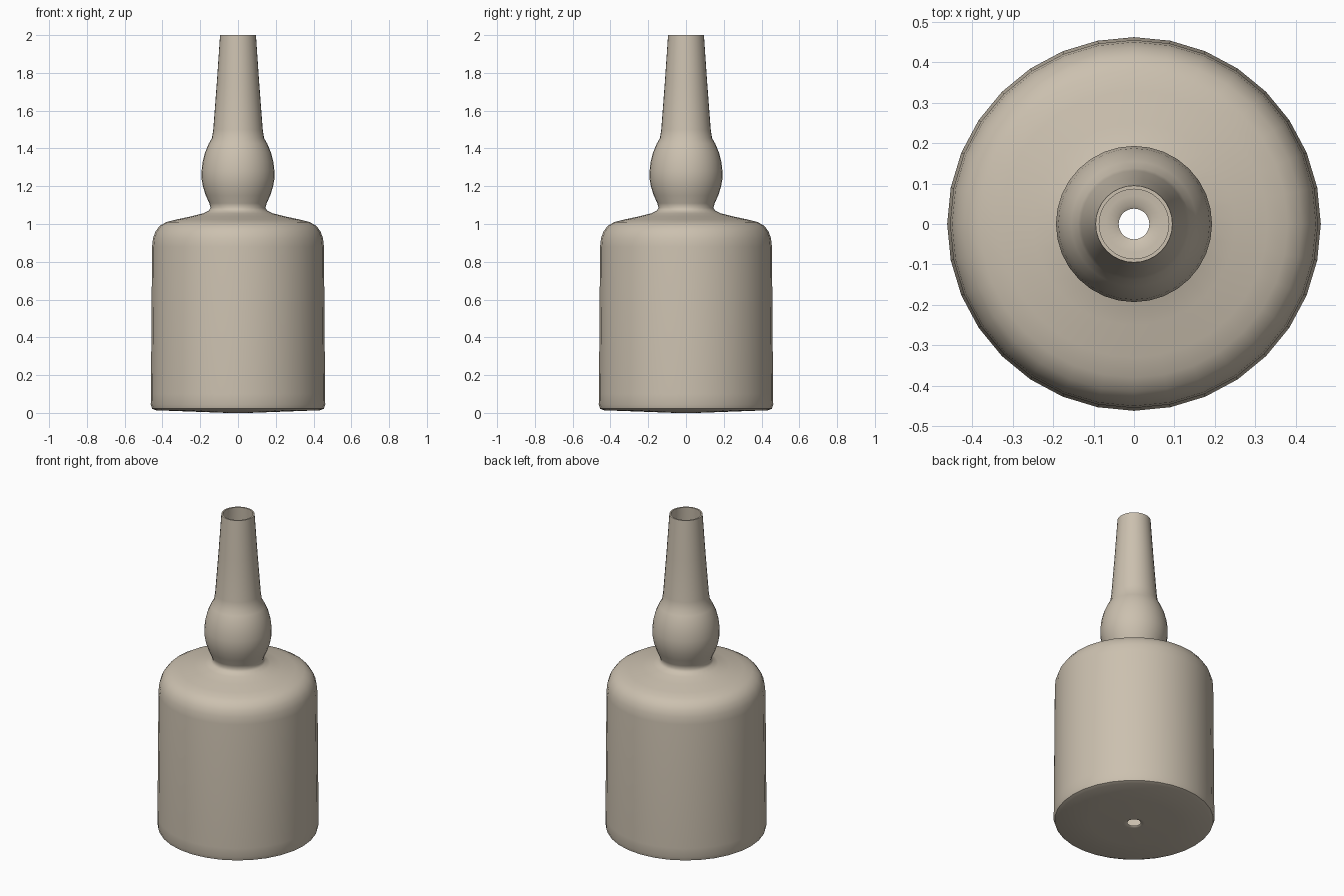
import bpy, bmesh, math

SIDES = 32

# one flat colour for the whole bottle
mat = bpy.data.materials.new("warm beige")
mat.diffuse_color = (0.60, 0.53, 0.43, 1)

# outer wall, from the drain hole in the base up to the lip (radius, height)
outer = [(0.045, 0.0), (0.06, 0.0), (0.25, 0.007), (0.435, 0.014), (0.455, 0.022), (0.462, 0.045),
         (0.461, 0.10), (0.455, 0.88), (0.45, 0.925), (0.437, 0.96), (0.415, 0.99),
         (0.38, 1.01), (0.33, 1.023), (0.25, 1.04), (0.185, 1.056), (0.155, 1.07),
         (0.145, 1.085), (0.152, 1.11), (0.17, 1.15), (0.185, 1.195), (0.193, 1.24),
         (0.193, 1.28), (0.187, 1.33), (0.174, 1.38), (0.155, 1.425), (0.138, 1.455),
         (0.131, 1.50), (0.112, 1.75), (0.095, 2.0)]

# inner wall, from the lip back down to the drain hole
inner = [(0.086, 2.0), (0.103, 1.75), (0.122, 1.50), (0.128, 1.46), (0.165, 1.38),
         (0.183, 1.26), (0.162, 1.15), (0.136, 1.085), (0.15, 1.06), (0.25, 1.03),
         (0.375, 1.0), (0.425, 0.96), (0.445, 0.88), (0.45, 0.06), (0.43, 0.028),
         (0.25, 0.02), (0.07, 0.016), (0.048, 0.012), (0.038, 0.006)]


def lathe(name, profile):
    """Spin a closed profile around the z axis."""
    bm = bmesh.new()
    rings = [[bm.verts.new((r * math.cos(2 * math.pi * i / SIDES),
                            r * math.sin(2 * math.pi * i / SIDES), z))
              for i in range(SIDES)] for r, z in profile]
    for a, b in zip(rings, rings[1:] + rings[:1]):
        for i in range(SIDES):
            j = (i + 1) % SIDES
            bm.faces.new((a[i], a[j], b[j], b[i]))
    bmesh.ops.recalc_face_normals(bm, faces=bm.faces)
    mesh = bpy.data.meshes.new(name)
    bm.to_mesh(mesh)
    bm.free()
    ob = bpy.data.objects.new(name, mesh)
    bpy.context.collection.objects.link(ob)
    mesh.materials.append(mat)
    bpy.context.view_layer.objects.active = ob
    ob.select_set(True)
    bpy.ops.object.shade_smooth_by_angle(angle=math.radians(50))
    return ob


# hollow bottle with bulbed neck
lathe("bottle", outer + inner)
